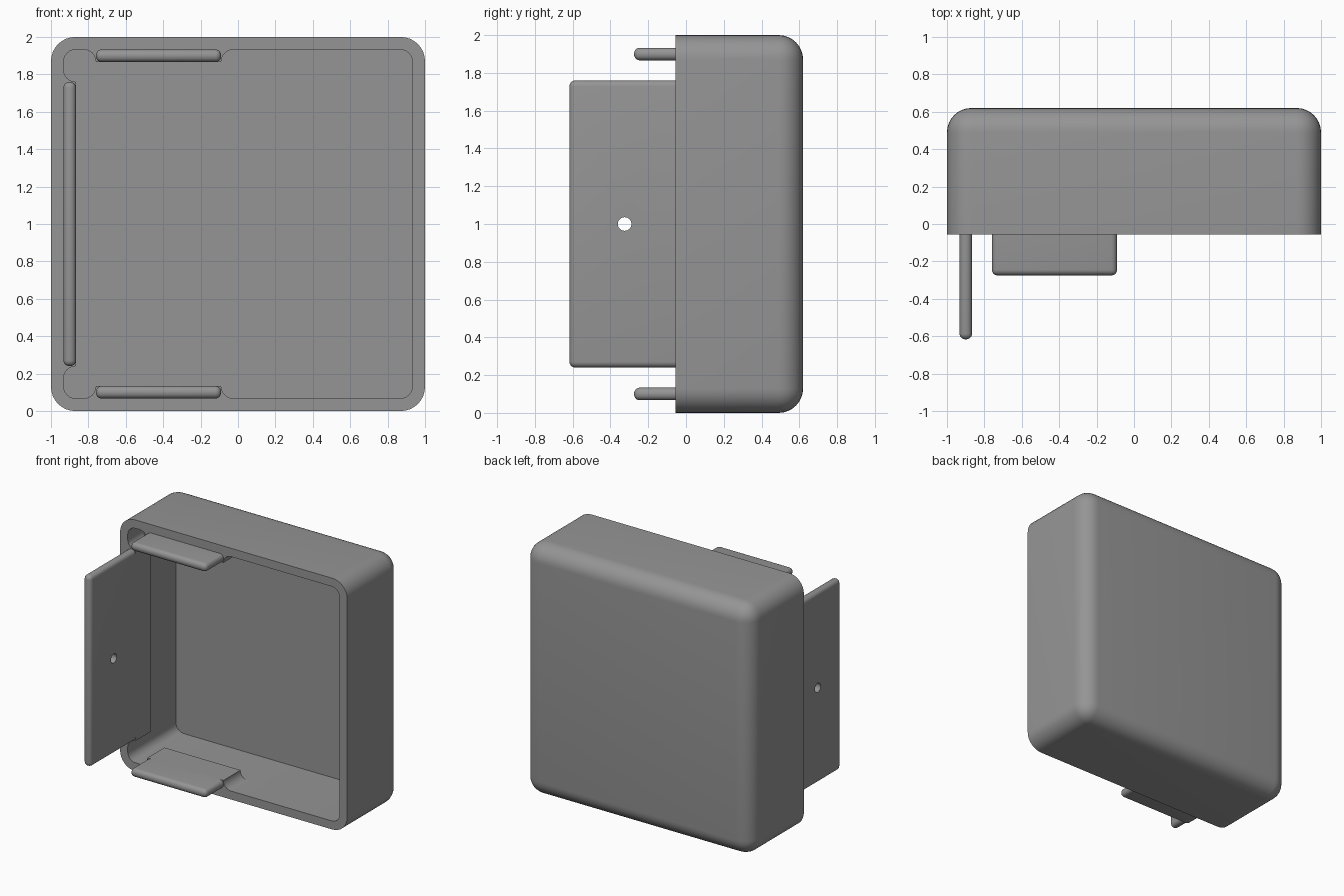
import bpy, bmesh, math

if "Cube" in bpy.data.objects:
    bpy.data.objects.remove(bpy.data.objects["Cube"])

WALL = 0.067               # wall and plate thickness
FRONT, BACK = -0.055, 0.62  # open rim and closed back
ROUND = 0.13

grey = bpy.data.materials.new("plain grey")
grey.diffuse_color = (0.3, 0.3, 0.3, 1)
grey.use_nodes = True
grey.node_tree.nodes["Principled BSDF"].inputs["Base Color"].default_value = grey.diffuse_color


def finish(name, bm):
    bmesh.ops.recalc_face_normals(bm, faces=bm.faces)
    mesh = bpy.data.meshes.new(name)
    bm.to_mesh(mesh)
    bm.free()
    ob = bpy.data.objects.new(name, mesh)
    bpy.context.collection.objects.link(ob)
    mesh.materials.append(grey)
    return ob


def smooth(ob):
    bpy.ops.object.select_all(action='DESELECT')
    ob.select_set(True)
    bpy.context.view_layer.objects.active = ob
    bpy.ops.object.shade_smooth_by_angle(angle=math.radians(32))


def box(lo, hi):
    bm = bmesh.new()
    bmesh.ops.create_cube(bm, size=1)
    for v in bm.verts:
        v.co = [(a + b) / 2 + c * (b - a) for a, b, c in zip(lo, hi, v.co)]
    return bm


def bevel(bm, keep, width, segments):
    edges = [e for e in bm.edges if keep(e)]
    bmesh.ops.bevel(bm, geom=edges, offset=width, offset_type='OFFSET',
                    segments=segments, profile=0.5, affect='EDGES')


def cut(ob, cutter):
    cutter.hide_render = True
    mod = ob.modifiers.new("cut", 'BOOLEAN')
    mod.operation, mod.solver, mod.object = 'DIFFERENCE', 'EXACT', cutter
    bpy.context.view_layer.objects.active = ob
    bpy.ops.object.modifier_apply(modifier=mod.name)
    bpy.data.objects.remove(cutter)


# Open housing: rounded sides and back, hollowed from the front
bm = box((-1, FRONT, 0), (1, BACK, 2))
bevel(bm, lambda e: any(v.co.y > 0 for v in e.verts), ROUND, 8)
housing = finish("housing", bm)
bm = box((-1 + WALL, FRONT - 0.2, WALL), (1 - WALL, BACK - WALL, 2 - WALL))
bevel(bm, lambda e: abs(e.verts[0].co.y - e.verts[1].co.y) > 0.1, WALL, 6)
cut(housing, finish("cavity_cutter", bm))
smooth(housing)


# Each plate: u runs along the wall, v points into the cavity
def plate(name, half, tip, place, inner):
    # root on the inner wall, with a concave fillet at each end
    side = [(half + WALL, -0.02)]
    for i in range(9):
        a = math.pi / 2 * i / 8
        side.append((half + WALL - WALL * math.sin(a), WALL - WALL * math.cos(a)))
    outline = side + [(-u, v) for u, v in reversed(side)]
    bm = bmesh.new()
    face = bm.faces.new([bm.verts.new(place(u, FRONT, v)) for u, v in outline])
    new = bmesh.ops.extrude_face_region(bm, geom=[face])["geom"]
    moved = [g for g in new if isinstance(g, bmesh.types.BMVert)]
    bmesh.ops.translate(bm, verts=moved, vec=(0, inner - FRONT, 0))
    smooth(finish(name + "_root", bm))
    # projecting blade with rounded edges
    bm = box((-half, tip, 0), (half, 0, WALL))
    bevel(bm, lambda e: any(v.co.y < -0.1 for v in e.verts), 0.031, 5)
    for v in bm.verts:
        v.co = place(*v.co)
    return finish(name, bm)


side_plate = plate("side_plate", 0.76, -0.617,
                   lambda u, y, v: (-1 + WALL + v, y, 1 + u), 0.14)
bottom_tab = plate("bottom_tab", 0.335, -0.275,
                   lambda u, y, v: (-0.425 + u, y, WALL + v), 0.16)
top_tab = plate("top_tab", 0.335, -0.275,
                lambda u, y, v: (-0.425 + u, y, 2 - WALL - v), 0.16)

# Screw hole through the side plate
bpy.ops.mesh.primitive_cylinder_add(vertices=32, radius=0.036, depth=0.4,
                                    location=(-0.9, -0.325, 1),
                                    rotation=(0, math.pi / 2, 0))
cut(side_plate, bpy.context.object)

for ob in (side_plate, bottom_tab, top_tab):
    smooth(ob)
